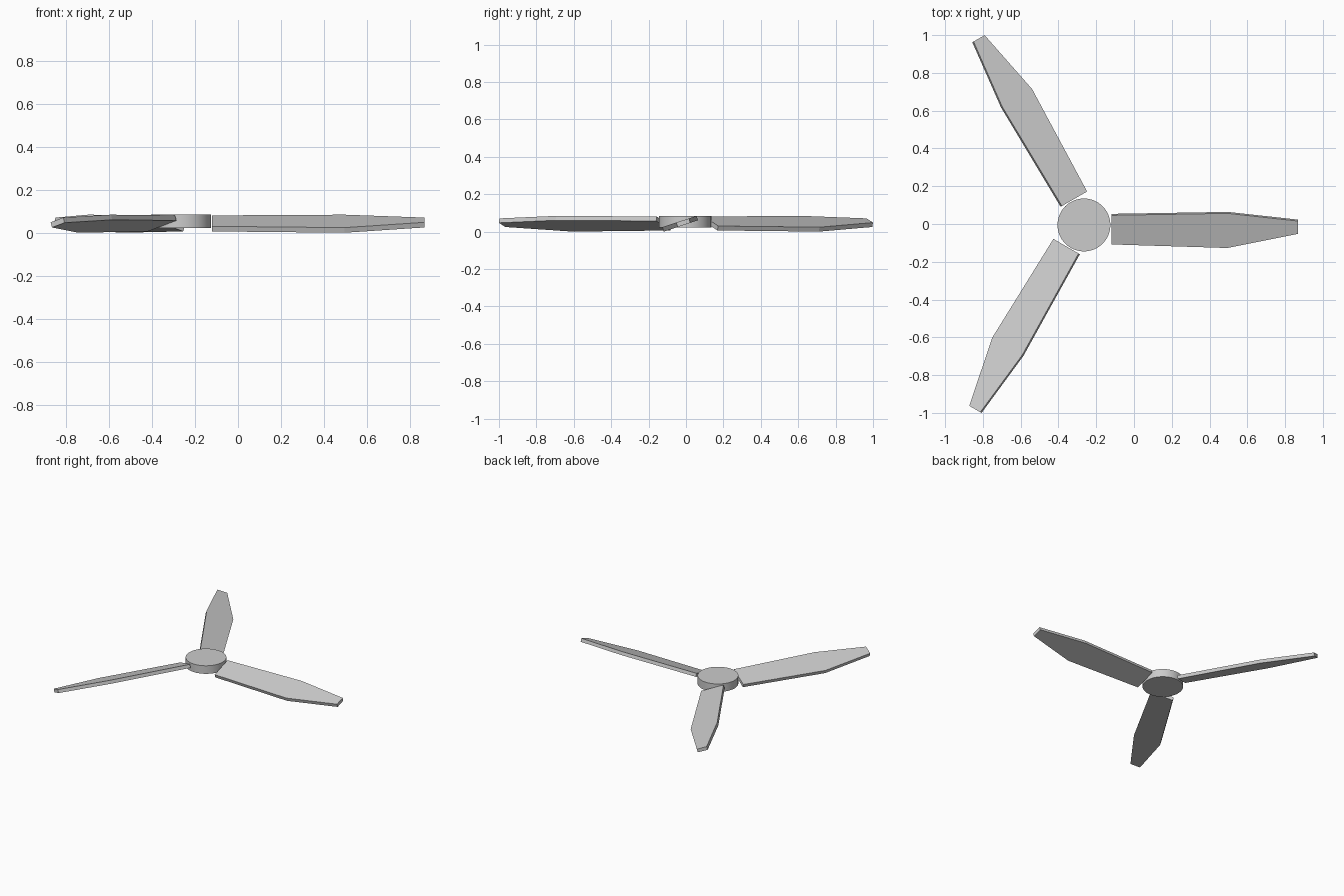
import bpy, bmesh
from math import radians
from mathutils import Matrix, Vector

cube = bpy.data.objects.get("Cube")
if cube:
    bpy.data.objects.remove(cube, do_unlink=True)

HUB = Vector((-0.265, -0.005, 0))
PITCH = radians(18.2)
THICK = 0.025

grey = bpy.data.materials.new("plain_grey")
grey.use_nodes = True
colour = (0.6, 0.6, 0.6, 1)
grey.diffuse_color = colour
grey.node_tree.nodes["Principled BSDF"].inputs["Base Color"].default_value = colour

# Blade outline: distance from the hub axis, trailing edge, leading edge
stations = [(0.145, -0.077, 0.085), (0.76, -0.097, 0.096), (1.133, -0.018, 0.053)]


def add_blade(name, angle):
    """Flat slab with a tapered outline, pitched about its length."""
    bm = bmesh.new()
    outline = [(r, low) for r, low, high in stations]
    outline += [(r, high) for r, low, high in reversed(stations)]
    face = bm.faces.new([bm.verts.new((x, y, -THICK / 2)) for x, y in outline])
    top = bmesh.ops.extrude_face_region(bm, geom=[face])["geom"]
    bmesh.ops.translate(bm, vec=(0, 0, THICK),
                        verts=[v for v in top if isinstance(v, bmesh.types.BMVert)])
    bmesh.ops.recalc_face_normals(bm, faces=bm.faces)
    place = (Matrix.Translation(HUB) @ Matrix.Rotation(radians(angle), 4, 'Z')
             @ Matrix.Translation((0, -0.026, 0.0425)) @ Matrix.Rotation(PITCH, 4, 'X'))
    bm.transform(place)
    mesh = bpy.data.meshes.new(name)
    bm.to_mesh(mesh)
    bm.free()
    mesh.materials.append(grey)
    bpy.context.collection.objects.link(bpy.data.objects.new(name, mesh))


# Three blades around the hub
for name, angle in (("left_blade", 0), ("back_blade", 120), ("front_blade", 240)):
    add_blade(name, angle)

# Round hub
bpy.ops.mesh.primitive_cylinder_add(vertices=64, radius=0.14, depth=0.061,
                                    location=HUB + Vector((0, 0, 0.054)))
hub = bpy.context.object
hub.name = "hub"
hub.data.materials.append(grey)
bpy.ops.object.shade_smooth_by_angle(angle=radians(30))
